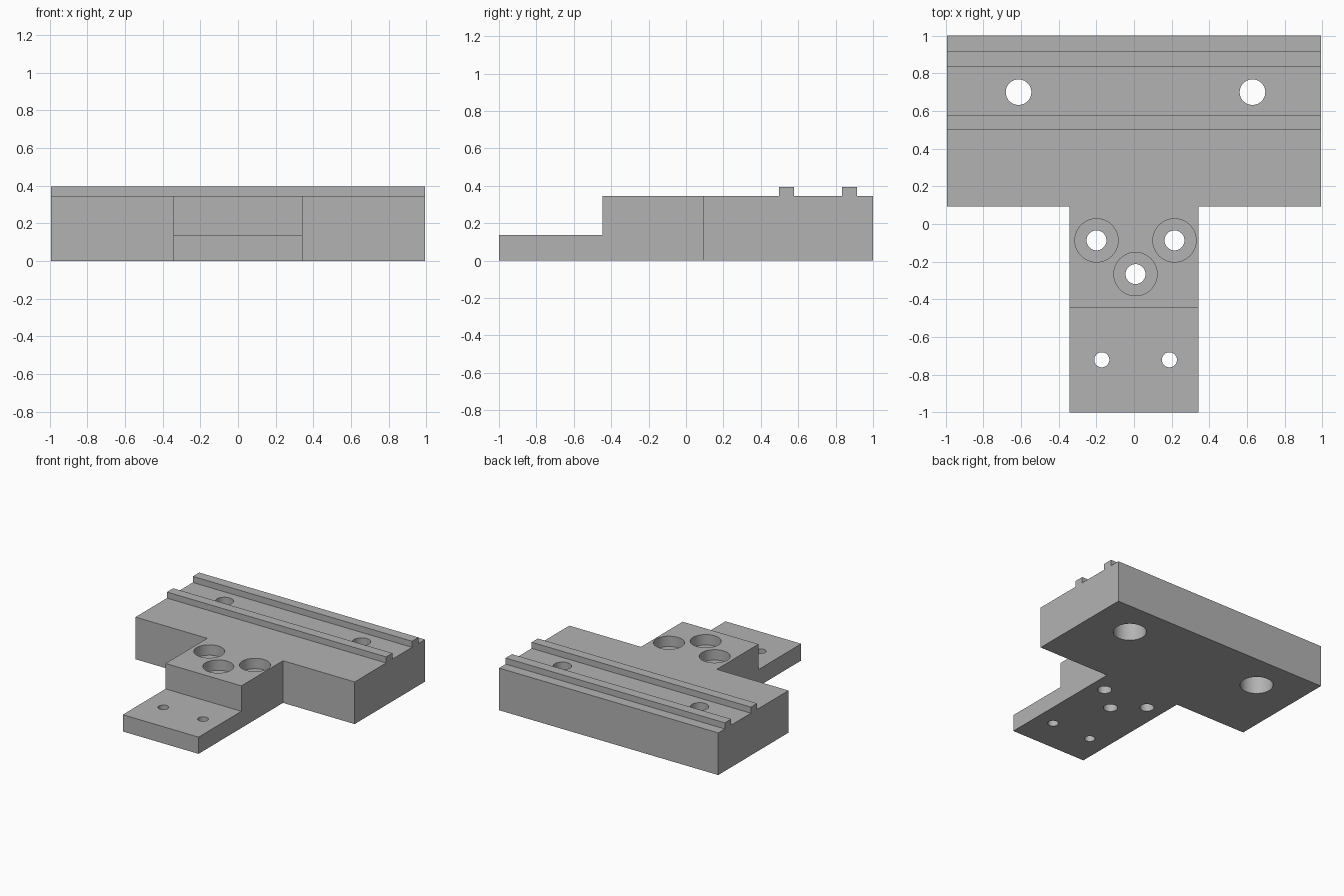
import bpy
import bmesh
from math import radians

cube = bpy.data.objects.get("Cube")
if cube:
    bpy.data.objects.remove(cube, do_unlink=True)

# Single flat material
grey = bpy.data.materials.new("machined_grey")
grey.use_nodes = True
colour = (0.45, 0.45, 0.45, 1)
grey.diffuse_color = colour
grey.node_tree.nodes["Principled BSDF"].inputs["Base Color"].default_value = colour

TOP, RAIL_TOP, STEP = 0.345, 0.395, 0.137
HALF_BAR, HALF_TONGUE = 0.992, 0.343


def add_object(name, bm):
    bmesh.ops.recalc_face_normals(bm, faces=bm.faces)
    mesh = bpy.data.meshes.new(name)
    bm.to_mesh(mesh)
    bm.free()
    mesh.materials.append(grey)
    obj = bpy.data.objects.new(name, mesh)
    bpy.context.collection.objects.link(obj)
    return obj


def extrude_profile(name, profile, half_width):
    """Extrude a (y, z) side profile symmetrically along x."""
    bm = bmesh.new()
    face = bm.faces.new([bm.verts.new((-half_width, y, z)) for y, z in profile])
    side = bmesh.ops.extrude_face_region(bm, geom=[face])["geom"]
    verts = [v for v in side if isinstance(v, bmesh.types.BMVert)]
    bmesh.ops.translate(bm, verts=verts, vec=(2 * half_width, 0, 0))
    return add_object(name, bm)


def combine(target, tool, operation):
    """Apply a boolean and discard the tool."""
    tool.hide_render = True
    mod = target.modifiers.new("boolean", "BOOLEAN")
    mod.operation, mod.solver, mod.object = operation, "EXACT", tool
    bpy.ops.object.select_all(action="DESELECT")
    bpy.context.view_layer.objects.active = target
    target.select_set(True)
    bpy.ops.object.modifier_apply(modifier=mod.name)
    bpy.data.objects.remove(tool, do_unlink=True)


def drill(target, x, y, radius, z_low, z_high):
    bm = bmesh.new()
    bmesh.ops.create_cone(bm, cap_ends=True, segments=48, radius1=radius,
                          radius2=radius, depth=z_high - z_low)
    bmesh.ops.translate(bm, verts=bm.verts, vec=(x, y, (z_low + z_high) / 2))
    combine(target, add_object("drill_cutter", bm), "DIFFERENCE")


# Crossbar with two raised guide rails
bar_profile = [(0.092, 0), (1, 0), (1, TOP)]
for back, front in ((0.915, 0.833), (0.578, 0.498)):
    bar_profile += [(back, TOP), (back, RAIL_TOP), (front, RAIL_TOP), (front, TOP)]
bar_profile.append((0.092, TOP))
body = extrude_profile("mounting_bracket", bar_profile, HALF_BAR)

# Stepped tongue, overlapping the crossbar for a clean union
tongue = extrude_profile("tongue", [
    (-1, 0), (0.3, 0), (0.3, TOP), (-0.447, TOP), (-0.447, STEP), (-1, STEP)], HALF_TONGUE)
combine(body, tongue, "UNION")

# Crossbar bolt holes, counterbored from below
for x in (-0.613, 0.629):
    drill(body, x, 0.7, 0.068, -0.1, 0.5)
    drill(body, x, 0.7, 0.124, -0.1, 0.2)

# Three screw holes, counterbored from above
for x, y in ((-0.199, -0.087), (0.215, -0.087), (0.008, -0.266)):
    drill(body, x, y, 0.053, -0.1, 0.5)
    drill(body, x, y, 0.115, TOP - 0.085, 0.5)

# Pin holes in the thin end of the tongue
for x in (-0.171, 0.188):
    drill(body, x, -0.721, 0.04, -0.1, 0.5)

# Smooth hole walls, crisp machined edges
bpy.ops.object.select_all(action="DESELECT")
body.select_set(True)
bpy.context.view_layer.objects.active = body
bpy.ops.object.shade_smooth_by_angle(angle=radians(30))
